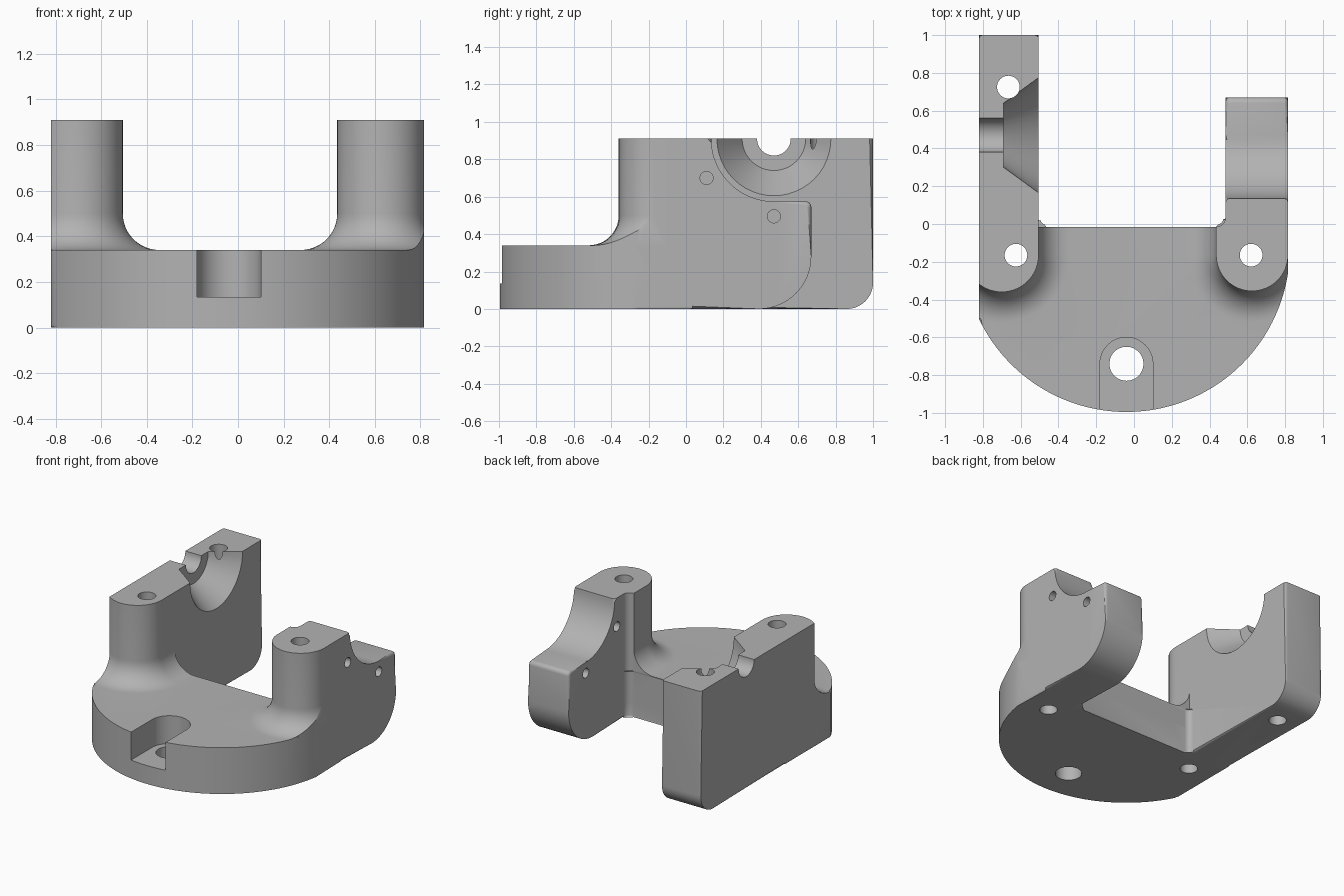
import bpy, bmesh
from math import sin, cos, pi, radians, acos
from mathutils import Vector, Matrix

if "Cube" in bpy.data.objects:
    bpy.data.objects.remove(bpy.data.objects["Cube"], do_unlink=True)

TOP, DECK, BACK = 0.91, 0.34, -0.015
LEFT, RIGHT = -0.82, 0.815

grey = bpy.data.materials.new("machined grey")
grey.use_nodes = True
colour = (0.45, 0.45, 0.45, 1)
grey.diffuse_color = colour
grey.node_tree.nodes["Principled BSDF"].inputs["Base Color"].default_value = colour


def arc(cx, cy, r, a, b, n=12):
    """Points on an arc from angle a to b in degrees."""
    angles = [radians(a + (b - a) * i / n) for i in range(n + 1)]
    return [(cx + r * cos(t), cy + r * sin(t)) for t in angles]


def finish(name, bm):
    bmesh.ops.recalc_face_normals(bm, faces=bm.faces)
    mesh = bpy.data.meshes.new(name)
    bm.to_mesh(mesh)
    bm.free()
    mesh.materials.append(grey)
    ob = bpy.data.objects.new(name, mesh)
    bpy.context.collection.objects.link(ob)
    return ob


def loft(name, rings, round_edge=None, size=0.025):
    """Skin closed rings of 3D points; round the end-cap edges the rule picks."""
    bm = bmesh.new()
    loops = [[bm.verts.new(p) for p in ring] for ring in rings]
    caps = [bm.faces.new(loops[0]), bm.faces.new(loops[-1])]
    for low, high in zip(loops, loops[1:]):
        for i in range(len(low)):
            j = (i + 1) % len(low)
            bm.faces.new((low[i], low[j], high[j], high[i]))
    if round_edge:
        edges = [e for f in caps for e in f.edges
                 if round_edge((e.verts[0].co + e.verts[1].co) / 2)]
        bmesh.ops.bevel(bm, geom=edges, offset=size, segments=3,
                        profile=0.5, affect='EDGES', clamp_overlap=True)
    return finish(name, bm)


def plan(name, pts, z0, z1, **kw):
    return loft(name, [[(x, y, z) for x, y in pts] for z in (z0, z1)], **kw)


def side(name, pts, x0, x1, **kw):
    return loft(name, [[(x, y, z) for y, z in pts] for x in (x0, x1)], **kw)


def rod(name, start, end, r0, r1=None):
    """Cylinder or cone between two points."""
    a, b = Vector(start), Vector(end)
    bm = bmesh.new()
    turn = (b - a).to_track_quat('Z', 'Y').to_matrix().to_4x4()
    bmesh.ops.create_cone(bm, cap_ends=True, segments=48, radius1=r0,
                          radius2=r0 if r1 is None else r1, depth=(b - a).length,
                          matrix=Matrix.Translation((a + b) / 2) @ turn)
    return finish(name, bm)


def combine(target, other, operation):
    mod = target.modifiers.new(operation.lower(), 'BOOLEAN')
    mod.operation, mod.solver, mod.object = operation, 'EXACT', other
    bpy.context.view_layer.objects.active = target
    bpy.ops.object.modifier_apply(modifier=mod.name)
    bpy.data.objects.remove(other, do_unlink=True)


# Base plate: clipped disc with small coves where it meets the arms
cx, cy, R = -0.04, -0.13, 0.865
rim = arc(cx, cy, R, 360 - acos((LEFT - cx) / R) * 180 / pi,
          360 - acos((RIGHT - cx) / R) * 180 / pi, 64)
cove = arc(0.435, 0.035, 0.05, 0, -90, 6)
left_cove = arc(-0.465, 0.025, 0.04, -90, -180, 6)
bracket = plan("bracket", rim + [(RIGHT, 0.035)] + cove + left_cove + [(LEFT, 0.025)],
               0, DECK, round_edge=lambda p: True)

# Left arm: tall slab with rounded lower rear corner
def arm_edge(p):
    return p.z < TOP - 0.001 and p.y > -0.099

profile = [(-0.1, 0)] + arc(0.86, 0.14, 0.14, -90, 0) + [(1, TOP), (-0.1, TOP)]
combine(bracket, side("left_arm", profile, LEFT, -0.505, round_edge=arm_edge), 'UNION')

# Right arm: short arm with scooped top and swept underside
profile = ([(-0.1, 0)] + arc(0.39, 0.28, 0.28, -90, 0, 16) + arc(0.64, 0.545, 0.03, 0, 90, 4)
           + arc(0.47, TOP, 0.335, 270, 180, 24) + [(-0.1, TOP)])
combine(bracket, side("right_arm", profile, 0.485, RIGHT, round_edge=arm_edge, size=0.02),
        'UNION')
combine(bracket, plan("right_cove", cove + [(0.435, -0.06), (0.6, -0.06), (0.6, 0.035)],
                      0.1, TOP), 'UNION')

# Rounded columns flaring into the deck, trimmed to the plate outline
FLARE = 0.16
for name, x, r in (("left_column", -0.7, 0.195), ("right_column", 0.625, 0.19)):
    steps = [(FLARE, 0.2)]
    for i in range(13):
        t = radians(90 - 7.5 * i)
        steps.append((FLARE * (1 - cos(t)), DECK + FLARE * (1 - sin(t))))
    steps.append((0, TOP))
    rings = []
    for d, z in steps:
        outline = ([(x + r + d, BACK)] + arc(x, -0.165, r + d, 0, -180, 32)
                   + [(x - r - d, BACK)])
        rings.append([(px, py, z) for px, py in outline])
    column = loft(name, rings)
    combine(column, plan("trim", rim + [(RIGHT, 0.2), (LEFT, 0.2)], 0.1, 1.1), 'INTERSECT')
    combine(bracket, column, 'UNION')

# Front slot
slot = arc(-0.04, -0.74, 0.14, 0, 180, 24) + [(-0.18, -1.2), (0.1, -1.2)]
combine(bracket, plan("slot", slot, 0.135, 0.6), 'DIFFERENCE')

# Vertical bolt holes
for x, y, r in ((-0.04, -0.74, 0.09), (-0.625, -0.165, 0.06),
                (0.62, -0.165, 0.06), (-0.665, 0.725, 0.06)):
    combine(bracket, rod("bolt_hole", (x, y, -0.2), (x, y, 1.2), r), 'DIFFERENCE')

# Conical seat and shaft groove in the left arm
combine(bracket, rod("seat", (-0.69, 0.47, TOP), (-0.465, 0.47, TOP), 0.17, 0.334),
        'DIFFERENCE')
combine(bracket, rod("groove", (-1, 0.47, TOP), (-0.6, 0.47, TOP), 0.09), 'DIFFERENCE')

# Cross holes in the right arm
for y, z in ((0.11, 0.7), (0.47, 0.495)):
    combine(bracket, rod("cross_hole", (0.3, y, z), (1, y, z), 0.035), 'DIFFERENCE')

# Smooth shading with sharp edges kept
bpy.ops.object.select_all(action='DESELECT')
bracket.select_set(True)
bpy.context.view_layer.objects.active = bracket
bpy.ops.object.shade_smooth_by_angle(angle=radians(35))
